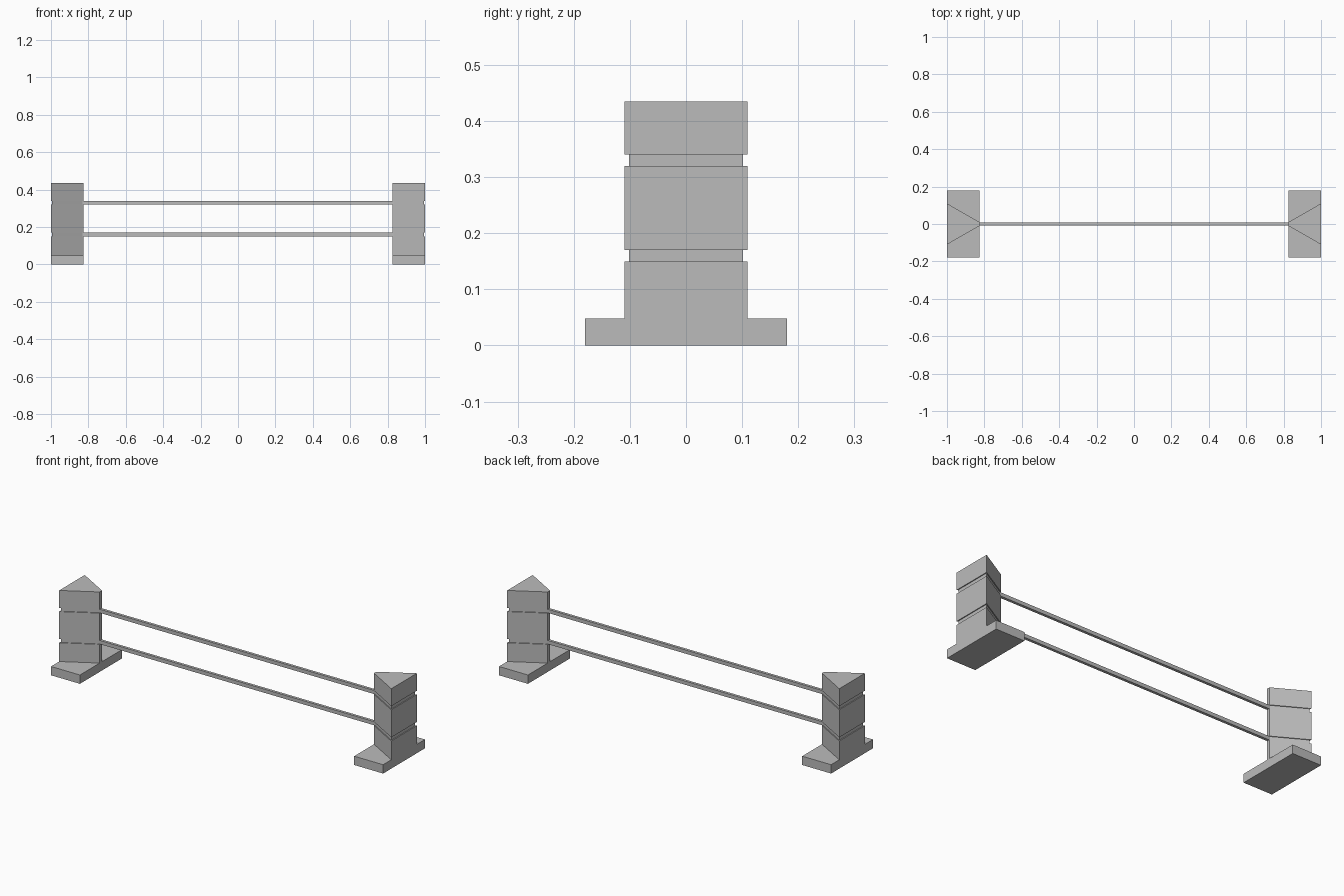
import bpy, bmesh

if "Cube" in bpy.data.objects:
    bpy.data.objects.remove(bpy.data.objects["Cube"])

stone = bpy.data.materials.new("plain_grey")
stone.diffuse_color = (0.5, 0.5, 0.5, 1)
stone.use_nodes = True
stone.node_tree.nodes["Principled BSDF"].inputs["Base Color"].default_value = stone.diffuse_color


def loft(name, rings, mirror=False):
    """Skin a stack of (outline, z) rings, capped at both ends."""
    bm = bmesh.new()
    loops = [[bm.verts.new((x, y, z)) for x, y in outline] for outline, z in rings]
    bm.faces.new(loops[0])
    bm.faces.new(loops[-1])
    for a, b in zip(loops, loops[1:]):
        n = len(a)
        for i in range(n):
            j = (i + 1) % n
            bm.faces.new((a[i], a[j], b[j], b[i]))
    bmesh.ops.recalc_face_normals(bm, faces=bm.faces)
    mesh = bpy.data.meshes.new(name)
    bm.to_mesh(mesh)
    bm.free()
    mesh.materials.append(stone)
    obj = bpy.data.objects.new(name, mesh)
    bpy.context.collection.objects.link(obj)
    if mirror:
        obj.modifiers.new("mirror", 'MIRROR').use_axis = (True, False, False)
    return obj


def rect(x0, x1, y):
    return [(x0, -y), (x1, -y), (x1, y), (x0, y)]


def wedge(x_in, x_out, y_in, y_out):
    return [(x_in, -y_in), (x_out, -y_out), (x_out, y_out), (x_in, y_in)]


INNER = 0.826
RAILS = [(0.15, 0.17), (0.32, 0.34)]
full = wedge(INNER, 1.0, 0.01, 0.11)
groove = wedge(INNER + 0.005, 0.995, 0.0075, 0.102)

# Foot slabs
loft("foot", [(rect(INNER, 1.0, 0.18), 0), (rect(INNER, 1.0, 0.18), 0.048)], True)

# Wedge-shaped posts with a groove at each rail height
rings = [(full, 0.048)]
for low, high in RAILS:
    rings += [(full, low), (groove, low), (groove, high), (full, high)]
rings.append((full, 0.435))
loft("post", rings, True)

# Rails joining the two posts
for name, (low, high) in zip(("lower_rail", "upper_rail"), RAILS):
    bar = rect(-INNER - 0.005, INNER + 0.005, 0.0075)
    loft(name, [(bar, low), (bar, high)])
